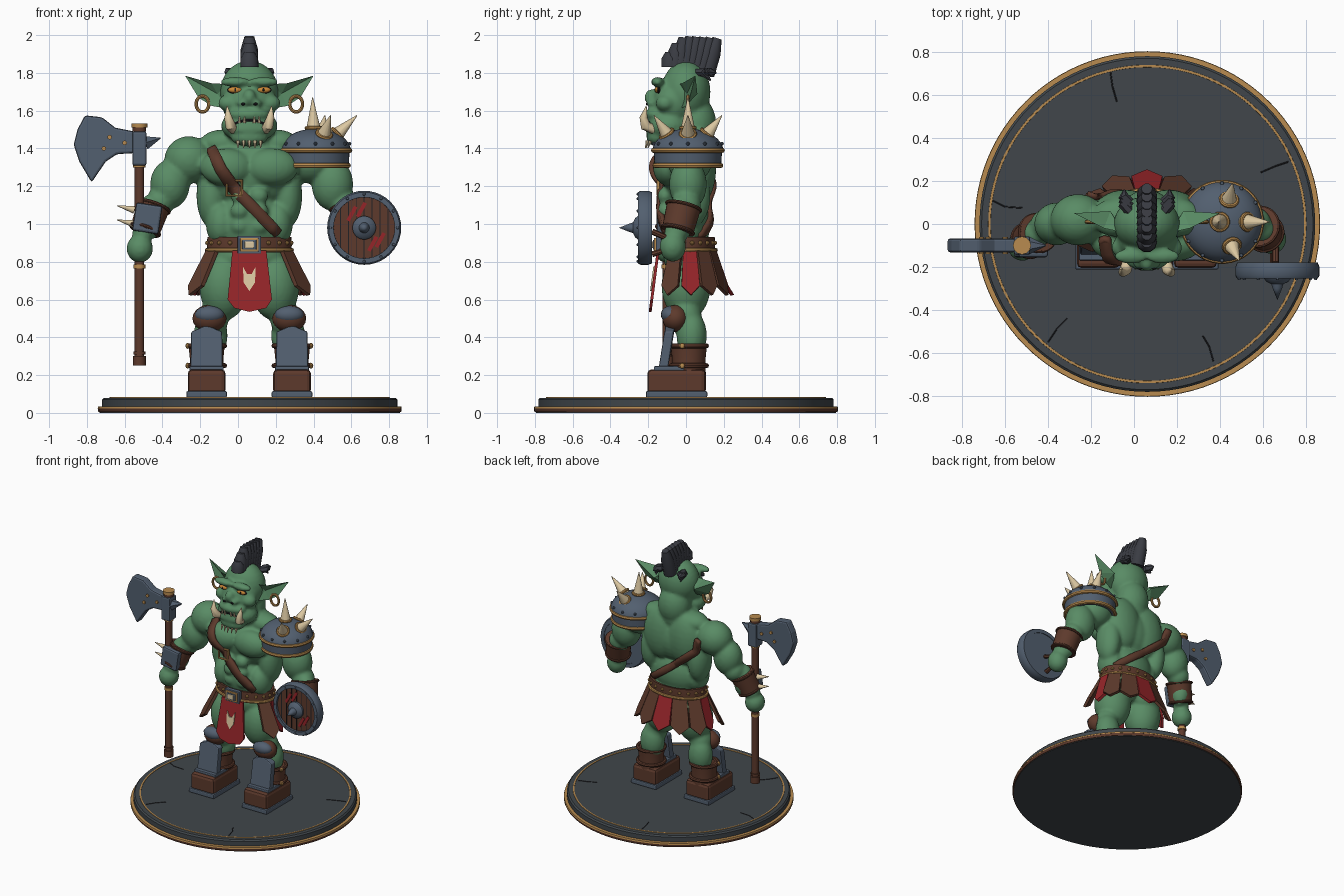
import bpy, bmesh
from math import sin, cos, pi, radians
from mathutils import Vector, Matrix
from mathutils.bvhtree import BVHTree

if "Cube" in bpy.data.objects:
    bpy.data.objects.remove(bpy.data.objects["Cube"])

MID = .06                      # x of the figure's centre line
SIDES = (("right", -1), ("left", 1))


def material(name, *rgb):
    m = bpy.data.materials.new(name)
    m.use_nodes = True
    m.diffuse_color = (*rgb, 1)
    m.node_tree.nodes["Principled BSDF"].inputs["Base Color"].default_value = (*rgb, 1)
    return m


skin = material("green_skin", .1, .26, .13)
steel = material("blue_steel", .085, .115, .16)
leather = material("brown_leather", .11, .042, .025)
cloth = material("red_cloth", .3, .018, .022)
gold = material("gold", .48, .26, .08)
bone = material("bone", .72, .58, .36)
stone = material("dark_stone", .052, .062, .07)
hair = material("charcoal_hair", .042, .045, .056)
black = material("black_line", .015, .015, .018)
amber = material("amber_eye", .6, .25, .04)


def emit(name, bm, mat, smooth=True, bevel=0):
    bmesh.ops.recalc_face_normals(bm, faces=bm.faces)
    me = bpy.data.meshes.new(name)
    bm.to_mesh(me)
    bm.free()
    me.materials.append(mat)
    if smooth:
        me.shade_smooth()
        me.set_sharp_from_angle(angle=radians(38))
    ob = bpy.data.objects.new(name, me)
    bpy.context.scene.collection.objects.link(ob)
    if bevel:
        mod = ob.modifiers.new("bevel", "BEVEL")
        mod.width, mod.segments = bevel, 2
    return ob


def add_ball(bm, loc, size, seg=20):
    mat = Matrix.Translation(loc) @ Matrix.Diagonal((*size, 1))
    bmesh.ops.create_uvsphere(bm, u_segments=seg, v_segments=seg // 2, radius=1, matrix=mat)


def ball(name, loc, size, mat, seg=20):
    bm = bmesh.new()
    add_ball(bm, loc, size, seg)
    return emit(name, bm, mat)


def box(name, loc, size, mat, bevel=.01, turn=0):
    bm = bmesh.new()
    m = Matrix.Translation(loc) @ Matrix.Rotation(turn, 4, "Y") @ Matrix.Diagonal((*size, 1))
    bmesh.ops.create_cube(bm, size=1, matrix=m)
    return emit(name, bm, mat, False, bevel)


def tube(name, pts, radii, mat, n=10, closed=False):
    pts = [Vector(p) for p in pts]
    if not isinstance(radii, (list, tuple)):
        radii = [radii] * len(pts)
    bm, rings, last = bmesh.new(), [], len(pts) - 1
    for i, p in enumerate(pts):
        a = pts[i - 1] if closed or i else p
        b = pts[(i + 1) % len(pts)] if closed or i < last else p
        d = (b - a).normalized()
        q = old.rotation_difference(d) @ q if rings else d.to_track_quat("Z", "Y")
        old = d
        angles = [2 * pi * k / n for k in range(n)]
        rings.append([bm.verts.new(p + q @ Vector((cos(t), sin(t), 0)) * radii[i]) for t in angles])
    for i in range(len(pts) if closed else last):
        r, s = rings[i], rings[(i + 1) % len(pts)]
        for k in range(n):
            bm.faces.new((r[k], r[k - 1], s[k - 1], s[k]))
    if not closed:
        bm.faces.new(rings[0])
        bm.faces.new(rings[-1])
    return emit(name, bm, mat)


def ring(name, loc, rx, ry, thick, mat, axis=(0, 0, 1), n=40, sides=8):
    q = Vector((0, 0, 1)).rotation_difference(Vector(axis))
    angles = [2 * pi * (k + .5) / n for k in range(n)]
    pts = [Vector(loc) + q @ Vector((rx * cos(t), ry * sin(t), 0)) for t in angles]
    return tube(name, pts, thick, mat, sides, True)


def lathe(name, profile, loc, mat, axis=(0, 0, 1), stretch=1, steps=40):
    bm = bmesh.new()
    vs = [bm.verts.new((r, 0, h)) for r, h in profile]
    es = [bm.edges.new(pair) for pair in zip(vs, vs[1:])]
    bmesh.ops.spin(bm, geom=vs + es, axis=(0, 0, 1), cent=(0, 0, 0), steps=steps, angle=2 * pi)
    bmesh.ops.remove_doubles(bm, verts=bm.verts, dist=.0005)
    q = Vector((0, 0, 1)).rotation_difference(Vector(axis))
    for v in bm.verts:
        v.co = Vector(loc) + q @ Vector((v.co.x, v.co.y * stretch, v.co.z))
    return emit(name, bm, mat)


def panel(name, pts, depth, mat, bevel=0):
    bm = bmesh.new()
    f = bm.faces.new([bm.verts.new(p) for p in pts])
    new = bmesh.ops.extrude_face_region(bm, geom=[f], use_keep_orig=True)["geom"]
    bmesh.ops.translate(bm, vec=depth, verts=[v for v in new if isinstance(v, bmesh.types.BMVert)])
    return emit(name, bm, mat, False, bevel)


# Body: overlapping muscle masses fused into one skin
torso = [(0, 0, 1, .19, .13, .17), (0, .01, 1.27, .25, .14, .19), (0, .01, .83, .2, .13, .13),
         (0, .02, 1.45, .14, .12, .12), (.1, .07, 1.3, .14, .09, .2), (.12, -.09, 1.3, .14, .085, .1),
         (.05, -.1, .99, .05, .04, .045), (.05, -.11, 1.07, .05, .04, .045),
         (.05, -.11, 1.15, .05, .04, .045), (.15, -.01, 1, .08, .1, .12),
         (.2, .03, 1.15, .08, .1, .17), (.14, .03, 1.43, .12, .09, .07), (.32, .02, 1.34, .13, .12, .125)]
legs = [(.135, 0, .67, .13, .13, .18), (.1, .07, .78, .11, .09, .11),
        (.19, 0, .5, .08, .085, .1), (.205, .03, .41, .09, .08, .13)]
head = [(0, 0, 1.7, .155, .13, .165), (0, -.07, 1.64, .145, .11, .14), (0, -.09, 1.52, .15, .12, .09),
        (.075, -.15, 1.752, .08, .035, .026), (0, -.18, 1.67, .035, .04, .045),
        (.035, -.18, 1.64, .03, .03, .022), (.11, -.11, 1.64, .055, .05, .045),
        (0, -.15, 1.58, .11, .07, .04), (0, -.17, 1.5, .11, .045, .03),
        (0, -.15, 1.46, .1, .06, .05), (0, .05, 1.53, .12, .11, .15)]
arms = [(-.36, 0, 1.21, .105, .1, .13), (-.41, -.01, 1.12, .075, .08, .08),
        (-.46, -.05, 1.04, .07, .075, .12), (-.505, -.09, .95, .055, .058, .07),
        (-.52, -.1, .87, .07, .072, .075), (.5, .01, 1.21, .11, .1, .14), (.56, 0, 1.1, .08, .08, .08),
        (.6, -.03, 1.03, .075, .075, .12), (.62, -.055, .95, .06, .06, .07), (.64, -.07, .88, .07, .07, .08)]
bm = bmesh.new()
for x, y, z, *size in torso + legs + head:
    for s in ((1, -1) if x else (1,)):
        add_ball(bm, (MID + s * x, y, z), size, 28)
for x, y, z, *size in arms:
    add_ball(bm, (x, y, z), size, 28)
body = emit("body", bm, skin)
fuse = body.modifiers.new("fuse", "REMESH")
fuse.mode, fuse.voxel_size, fuse.use_smooth_shade = "VOXEL", .012, True
body.modifiers.new("soften", "SMOOTH").iterations = 3
bpy.context.view_layer.update()
surface = BVHTree.FromObject(body, bpy.context.evaluated_depsgraph_get())


def on_skin(x, z, lift=0, side=-1):
    hit = surface.ray_cast(Vector((x, side, z)), Vector((0, -side, 0)))[0]
    return Vector((x, (hit.y if hit else side * .13) + side * lift, z))


# Face
for side, s in SIDES:
    eye = on_skin(MID + s * .075, 1.71)
    ball(side + "_eye_rim", eye, (.044, .01, .02), black, 12)
    ball(side + "_eye", eye - Vector((0, .008, 0)), (.038, .013, .016), amber, 12)
    ball(side + "_pupil", eye - Vector((0, .018, 0)), (.006, .005, .01), black, 8)
    ball(side + "_nostril", on_skin(MID + s * .033, 1.635), (.012, .008, .008), black, 8)
    tusk = [(MID + s * x, y, z) for x, y, z in
            ((.085, -.17, 1.5), (.1, -.215, 1.52), (.112, -.225, 1.565), (.118, -.21, 1.625))]
    tube(side + "_tusk", tusk, [.025, .028, .021, .002], bone)
    # Cupped pointed ear
    bm = bmesh.new()
    rim = [bm.verts.new((MID + s * x, y, z)) for x, y, z in
           ((.11, -.04, 1.74), (.2, -.02, 1.745), (.34, .05, 1.785), (.27, .02, 1.67),
            (.2, 0, 1.625), (.11, -.03, 1.61))]
    for y in (.005, .06):
        hub = bm.verts.new((MID + s * .17, y, 1.69))
        for i, v in enumerate(rim):
            bm.faces.new((rim[i - 1], v, hub))
    emit(side + "_ear", bm, skin, False)
    ring(side + "_earring", (MID + s * .248, .01, 1.635), .034, .042, .009, gold, (0, 1, 0), 20)
    for k in range(3):
        tube(side + "_hair_tuft", [(MID + s * .08, .06 + .02 * k, 1.8), (MID + s * .11, .09 + .02 * k, 1.805),
             (MID + s * .105, .13 + .015 * k, 1.76 + .02 * k)], [.024, .024, .004], hair, 6)
tube("mouth", [on_skin(MID + k * .022, 1.55 - .0015 * k * k) for k in range(-4, 5)], .007, black, 6)
for k in (-2, -1, 1, 2):
    p = on_skin(MID + k * .026, 1.535, .004)
    tube("tooth", [p, p + Vector((0, -.005, .035))], [.009, .002], bone, 6)
for k in range(-2, 3):
    p = on_skin(MID + k * .03, 1.44)
    tube("chin_spike", [p, p + Vector((0, -.012, -.038))], [.011, .002], bone, 6)

# Mohawk
for k in range(8):
    t = k / 7
    base = (MID, -.085 + .19 * t, 1.83 - .04 * t * t)
    tip = (MID, -.085 + .25 * t, 1.91 + .09 * sin(pi * min(t * 1.3, .55)) - .015 * t)
    tube("mohawk_blade", [base, Vector(base).lerp(Vector(tip), .6), tip], [.048, .046, .026], hair, 10)


# Diagonal chest strap laid on the front and the back
def strap(name, path, side, wide):
    bm, rows = bmesh.new(), []
    path = [Vector(p) for p in path]
    for a, b in zip(path, path[1:]):
        for k in range(6):
            p = a.lerp(b, k / 5)
            across = Vector((b.y - a.y, a.x - b.x)).normalized() * wide / 2
            ends = [on_skin(*(p + across * w), .012, side) for w in (-1, 0, 1)]
            rows.append([bm.verts.new(e) for e in ends])
    for r, s in zip(rows, rows[1:]):
        for i in (0, 1):
            bm.faces.new((r[i], r[i + 1], s[i + 1], s[i]))
    band = emit(name, bm, leather)
    band.modifiers.new("even", "SMOOTH").iterations = 4
    thick = band.modifiers.new("thickness", "SOLIDIFY")
    thick.thickness, thick.offset = .026, 0


strap("strap_front", ((-.145, 1.41), (-.09, 1.29), (-.02, 1.19), (.23, .93)), -1, .085)
strap("strap_back", ((-.2, 1.36), (-.17, 1.25), (.05, 1.07), (.25, .92)), 1, .07)
ring("strap_buckle", on_skin(-.02, 1.19, .03), .055, .055, .009, gold, (0, 1, 0), 4).rotation_euler = (0, 0, 0)

# Belt and buckle
lathe("belt", [(.2, .85), (.222, .85), (.225, .89), (.222, .93), (.2, .93)], (MID, .01, 0), leather, stretch=.64)
ring("belt_trim", (MID, .01, .862), .226, .148, .011, gold)
for k in range(20):
    t = 2 * pi * (k + .5) / 20
    ball("belt_stud", (MID + .225 * cos(t), .01 + .145 * sin(t), .9), (.012, .012, .012), gold, 8)
for name, wide, tall, y, mat in (("buckle_plate", .125, .095, -.145, steel), ("buckle_frame", .098, .073, -.155, gold),
                                 ("buckle_inset", .076, .052, -.16, steel), ("buckle_crest", .05, .036, -.165, bone)):
    box(name, (MID, y, .89), (wide, .03, tall), mat, .005)


# Skirt flaps
def flap(degrees, mat, flare=1):
    pts = []
    for turn, rx, ry, z in ((-15, .215, .135, .86), (15, .215, .135, .86), (14, .3, .2, .67),
                            (0, .325, .225, .62), (-14, .3, .2, .67)):
        t = radians(degrees + turn)
        k = flare if z < .8 else 1
        pts.append((MID + k * rx * cos(t), .01 + ry * sin(t), z))
    t = radians(degrees)
    panel("skirt_flap", pts, (.02 * cos(t), .02 * sin(t), .005), mat)


for angle, mat, flare in ((62, leather, 1), (33, leather, .98), (4, cloth, .88), (-27, leather, 1.05)):
    flap(angle, mat, flare)
    flap(180 - angle, mat, flare)
flap(90, cloth)


def on_cloth(x, z, lift=0):
    return (MID + x, -.155 - (.86 - z) * .13 - lift, z)


panel("loincloth", [on_cloth(*p) for p in ((-.09, .86), (.09, .86), (.12, .6), (.09, .555), (0, .535),
      (-.08, .555), (-.115, .6))], (0, .015, 0), cloth)
panel("cloth_crest", [on_cloth(x, z, .007) for x, z in ((-.034, .775), (-.012, .735), (.012, .735), (.034, .775),
      (.03, .69), (0, .645), (-.03, .69))], (0, .008, 0), bone)

# Boots, shin guards and knee pads
for side, s in SIDES:
    x = MID + s * .226
    box(side + "_boot_sole", (x, -.05, .098), (.215, .325, .035), steel, .008)
    box(side + "_boot", (x, -.05, .165), (.2, .31, .13), leather, .022)
    box(side + "_toe_cap", (x, -.09, .235), (.18, .16, .025), steel, .006)
    lathe(side + "_boot_shaft", [(.07, .2), (.09, .2), (.088, .28), (.096, .36), (.07, .36)], (x, .015, 0), leather)
    for z in (.25, .355):
        ring(side + "_boot_strap", (x, .015, z), .096, .094, .013, leather)
        ball(side + "_strap_stud", (x + s * .1, -.02, z), (.013, .016, .016), gold, 8)
    panel(side + "_shin_guard", [(x + w, y, z) for w, y, z in ((-.085, -.145, .235), (.085, -.145, .235),
          (.082, -.115, .43), (.045, -.11, .445), (0, -.11, .465), (-.045, -.11, .445), (-.082, -.115, .43))],
          (0, .05, 0), steel, .008)
    ball(side + "_knee_pad", (x - s * .015, -.055, .5), (.09, .07, .072), leather)
    ball(side + "_knee_plate", (x - s * .015, -.085, .52), (.077, .048, .046), steel)

# Spiked pauldron
px, py = .41, .01
lathe("pauldron_dome", [(.188, 1.38)] + [(.188 * cos(t / 16 * pi), 1.385 + .12 * sin(t / 16 * pi)) for t in range(9)],
      (px, py, 0), steel)
lathe("pauldron_band", [(.15, 1.3), (.176, 1.3), (.181, 1.39), (.15, 1.39)], (px, py, 0), steel)
ring("pauldron_upper_trim", (px, py, 1.39), .182, .182, .014, gold)
ring("pauldron_lower_trim", (px, py, 1.31), .174, .174, .014, gold)
for k in range(12):
    t = 2 * pi * k / 12
    ball("pauldron_stud", (px + .18 * cos(t), py + .18 * sin(t), 1.425), (.01, .01, .01), steel, 8)
for base, tip in (((.4, .01, 1.48), (.395, .01, 1.67)), ((.51, .01, 1.46), (.63, .01, 1.575)),
                  ((.44, .1, 1.46), (.46, .19, 1.575)), ((.45, -.09, 1.46), (.49, -.17, 1.575))):
    a, b = Vector(base), Vector(tip)
    tube("pauldron_spike", [a, b], [.043, .002], bone, 12)
    ring("spike_collar", a.lerp(b, .15), .038, .038, .01, gold, (b - a).normalized(), 16)


# Bracers
def bracer(side, top, low, r1, r2):
    top, low = Vector(top), Vector(low)
    tube(side + "_bracer", [top, low], [r1, r2], leather, 24)
    for t, r in ((.06, r1), (.94, r2)):
        ring(side + "_bracer_band", top.lerp(low, t), r, r, .009, leather, (top - low).normalized())


bracer("right", (-.445, -.04, 1.1), (-.495, -.08, .96), .088, .08)
bracer("left", (.58, -.01, 1.1), (.612, -.045, .96), .092, .084)
box("bracer_plate", (-.48, -.13, 1.03), (.14, .05, .15), steel, .012, .15)
for z in (1, 1.075):
    tube("bracer_spike", [(-.55, -.09, z), (-.64, -.1, z + .022)], [.021, .002], bone)

# Axe
ax, ay = -.522, -.1
tube("axe_shaft", [(ax, ay, .26), (ax, ay, 1.5)], .025, leather, 12)
for z, h, r, mat in ((.25, .05, .034, leather), (.31, .015, .032, leather), (.765, .02, .031, gold), (.95, .02, .031, gold),
                     (1.3, .02, .033, gold), (1.49, .02, .036, leather), (1.51, .022, .042, gold)):
    tube("axe_fitting", [(ax, ay, z), (ax, ay, z + h)], r, mat, 12)
box("axe_collar", (ax, ay, 1.4), (.075, .085, .18), steel)
blade = ((-.55, 1.49), (-.65, 1.51), (-.72, 1.565), (-.81, 1.575), (-.85, 1.5), (-.87, 1.42), (-.84, 1.33),
         (-.775, 1.22), (-.7, 1.33), (-.64, 1.37), (-.55, 1.375))
panel("axe_blade", [(x, ay - .032, z) for x, z in blade], (0, .064, 0), steel, .012)
tube("axe_back_spike", [(-.49, ay, 1.43), (-.41, ay, 1.455)], [.042, .003], steel, 6)
for x, z in ((-.6, 1.43), (-.68, 1.46), (-.71, 1.4)):
    tube("blade_rivet", [(x, ay - .04, z), (x, ay + .04, z)], .012, gold, 10)

# Round shield, turned around the front axis
hub, front = Vector((.668, -.18, .98)), (0, -1, 0)
lathe("shield_rim", [(.16, 0), (.188, 0), (.196, .02), (.196, .06), (.188, .075), (.162, .075), (.16, 0)], hub, steel, front)
lathe("shield_back", [(0, .005), (.165, .005)], hub, steel, front)
lathe("shield_boards", [(0, .06), (.165, .06)], hub, leather, front)
lathe("shield_boss", [(.062, .06), (.062, .075), (.05, .09), (.028, .1), (.022, .12), (0, .175)], hub, steel, front)
for k in range(-3, 4):
    half = (.16 ** 2 - (k * .042) ** 2) ** .5
    box("board_gap", hub + Vector((k * .042, -.061, 0)), (.005, .004, 2 * half), black, 0)
for x, z in ((-.065, .075), (-.015, .095), (.045, -.085), (.085, -.065)):
    box("red_slash", hub + Vector((x, -.064, z)), (.02, .006, .085), cloth, 0, .5)
for k in range(12):
    t = 2 * pi * k / 12
    ball("rim_rivet", hub + Vector((.178 * cos(t), -.076, .178 * sin(t))), (.008, .006, .008), steel, 8)
tube("shield_grip", [(.66, -.18, .96), (.66, -.11, .93), (.65, -.08, .87), (.65, -.18, .84)], .016, leather, 8)

# Round display base
centre = (MID + .002, 0, 0)
lathe("base_underside", [(0, 0), (.795, 0), (.795, .006), (0, .006)], centre, stone, steps=96)
lathe("base_foot", [(.77, .004), (.8, .004), (.804, .012), (.804, .024), (.77, .024)], centre, leather, steps=96)
lathe("base_gold_edge", [(.77, .022), (.805, .022), (.803, .033), (.77, .033)], centre, gold, steps=96)
lathe("base_top", [(.77, .03), (.782, .035), (.782, .07), (.772, .08), (0, .08)], centre, stone, steps=96)
lathe("base_inlay", [(.73, .078), (.731, .083), (.741, .083), (.742, .078)], centre, gold, steps=96)
for path in (((-.11, .71), (-.1, .64), (-.08, .57)), ((.72, .29), (.66, .27), (.59, .24)),
             ((-.66, .11), (-.6, .08), (-.52, .075)), ((-.4, -.55), (-.36, -.49), (-.31, -.44)),
             ((.32, -.52), (.35, -.57), (.37, -.64))):
    tube("base_crack", [(x, y, .079) for x, y in path], .004, black, 6)
